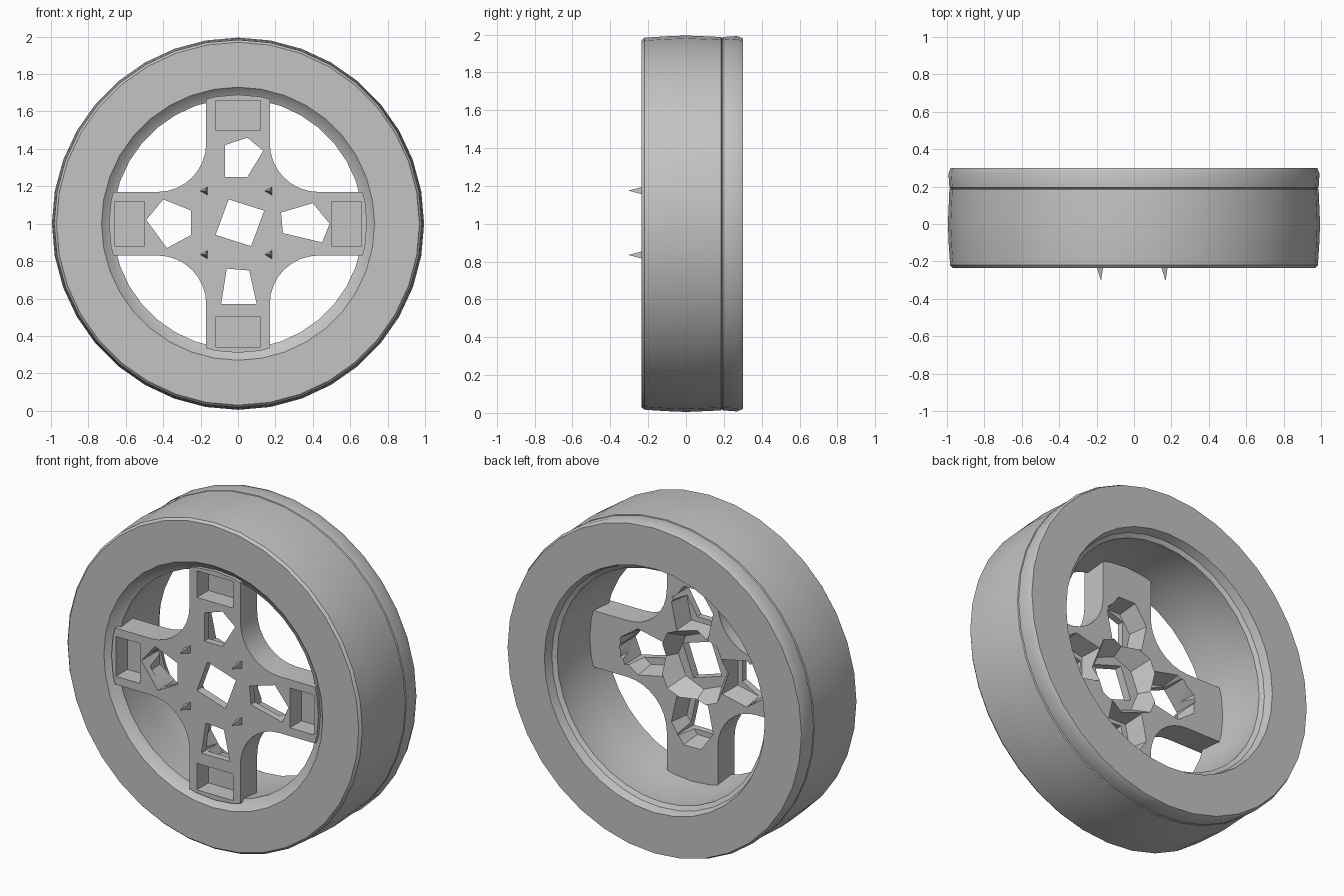
import bpy, bmesh, math
from mathutils import Vector, Matrix

if "Cube" in bpy.data.objects:
    bpy.data.objects.remove(bpy.data.objects["Cube"], do_unlink=True)

grey = bpy.data.materials.new("plain grey")
grey.use_nodes = True
GREY = (0.55, 0.55, 0.55, 1)
grey.diffuse_color = GREY
grey.node_tree.nodes["Principled BSDF"].inputs["Base Color"].default_value = GREY


def make_object(name, bm):
    bmesh.ops.recalc_face_normals(bm, faces=bm.faces)
    mesh = bpy.data.meshes.new(name)
    bm.to_mesh(mesh)
    bm.free()
    mesh.materials.append(grey)
    ob = bpy.data.objects.new(name, mesh)
    ob.location.z = 1
    bpy.context.collection.objects.link(ob)
    return ob


def prism(name, points, front, back, back_scale=1.0, turn=0.0):
    """Outline in x/z, extruded along y, optionally tapering to the back."""
    bm = bmesh.new()
    pts = [Matrix.Rotation(turn, 2) @ Vector(p) for p in points]
    mid = sum(pts, Vector((0, 0))) / len(pts)
    a = [bm.verts.new((p.x, front, p.y)) for p in pts]
    b = [bm.verts.new((q.x, back, q.y)) for q in (mid + (p - mid) * back_scale for p in pts)]
    bm.faces.new(a)
    bm.faces.new(b[::-1])
    for i in range(len(pts)):
        j = (i + 1) % len(pts)
        bm.faces.new((a[i], b[i], b[j], a[j]))
    return make_object(name, bm)


def lathe(name, profile, sides):
    """Closed (radius, y) profile turned around the y axis."""
    bm = bmesh.new()
    rings = []
    for k in range(sides):
        t = math.tau * k / sides
        rings.append([bm.verts.new((r * math.cos(t), y, r * math.sin(t))) for r, y in profile])
    for k in range(sides):
        a, b = rings[k], rings[(k + 1) % sides]
        for i in range(len(profile)):
            j = (i + 1) % len(profile)
            bm.faces.new((a[i], a[j], b[j], b[i]))
    return make_object(name, bm)


def circle(radius, sides):
    return [(radius * math.cos(math.tau * i / sides), radius * math.sin(math.tau * i / sides))
            for i in range(sides)]


def activate(ob):
    bpy.ops.object.select_all(action="DESELECT")
    ob.select_set(True)
    bpy.context.view_layer.objects.active = ob


def cut(ob, cutter):
    activate(ob)
    mod = ob.modifiers.new("cut", "BOOLEAN")
    mod.operation, mod.solver, mod.object = "DIFFERENCE", "EXACT", cutter
    bpy.ops.object.modifier_apply(modifier=mod.name)
    bpy.data.objects.remove(cutter, do_unlink=True)


def smooth(ob, degrees):
    activate(ob)
    bpy.ops.object.shade_smooth_by_angle(angle=math.radians(degrees))


# Tyre and barrel in one turned ring: tread, fine rear groove, stepped lips, inner wall
tyre = lathe("tyre_and_rim", [
    (0.73, -0.235), (0.97, -0.235), (0.983, -0.22), (0.99, -0.12), (0.995, 0.0),
    (0.987, 0.185), (0.98, 0.19), (0.987, 0.195), (0.992, 0.27), (0.98, 0.30),
    (0.735, 0.30), (0.72, 0.25), (0.695, 0.235), (0.70, 0.15), (0.69, 0.0),
    (0.67, -0.19), (0.70, -0.205)], 36)
smooth(tyre, 30)

# Four-spoke wheel centre, cut from a disc
FRONT, BACK, SKIN = -0.22, -0.06, -0.18
spokes = prism("spokes", circle(0.69, 36), FRONT, BACK)

fillet = [(0.43 - 0.26 * math.cos(t), 0.43 - 0.26 * math.sin(t))
          for t in (math.pi / 2 * i / 8 for i in range(9))]
window = fillet + [(0.8, 0.17), (0.8, 0.8), (0.17, 0.8)]
pocket = [(-0.12, 0.50), (0.12, 0.50), (0.12, 0.66), (-0.12, 0.66)]
funnel = [(-0.09, 0.22), (0.09, 0.22), (0.12, 0.36), (0.05, 0.46), (-0.05, 0.46), (-0.12, 0.36)]
for quarter in range(4):
    turn = quarter * math.pi / 2
    cut(spokes, prism("window_cutter", window, -0.4, 0.2, turn=turn))
    cut(spokes, prism("pocket_cutter", pocket, -0.3, -0.11, turn=turn))
    # Faceted hollow that opens towards the back behind each spoke hole
    cut(spokes, prism("funnel_cutter", funnel, SKIN, -0.03, 1.2, turn))

# Hollow behind the hub
cut(spokes, prism("hub_hollow_cutter", circle(0.17, 8), SKIN + 0.01, 0.0, 1.6))

# Uneven hand-hewn holes, one per spoke and one in the middle
holes = [
    [(-0.07, 0.25), (0.05, 0.25), (0.135, 0.39), (0.05, 0.46), (-0.07, 0.42)],
    [(-0.49, 0.02), (-0.40, 0.13), (-0.25, 0.07), (-0.25, -0.06), (-0.38, -0.13)],
    [(0.23, 0.06), (0.40, 0.11), (0.49, 0.0), (0.45, -0.10), (0.24, -0.05)],
    [(-0.06, -0.24), (0.06, -0.25), (0.10, -0.43), (-0.09, -0.43)],
    [(-0.05, 0.13), (0.14, 0.07), (0.07, -0.12), (-0.12, -0.06)],
]
for points in holes:
    cut(spokes, prism("hole_cutter", points, -0.24, -0.03))
smooth(spokes, 25)

# Pointed studs on the hub face
for side, x in (("left", 0.165), ("right", -0.18)):
    for level, z in (("upper", 0.17), ("lower", -0.17)):
        tip = [(x + 0.018, z + 0.03), (x + 0.018, z - 0.02), (x - 0.025, z + 0.005)]
        prism(f"{level}_{side}_stud", tip, FRONT + 0.01, -0.30, 0.05)
